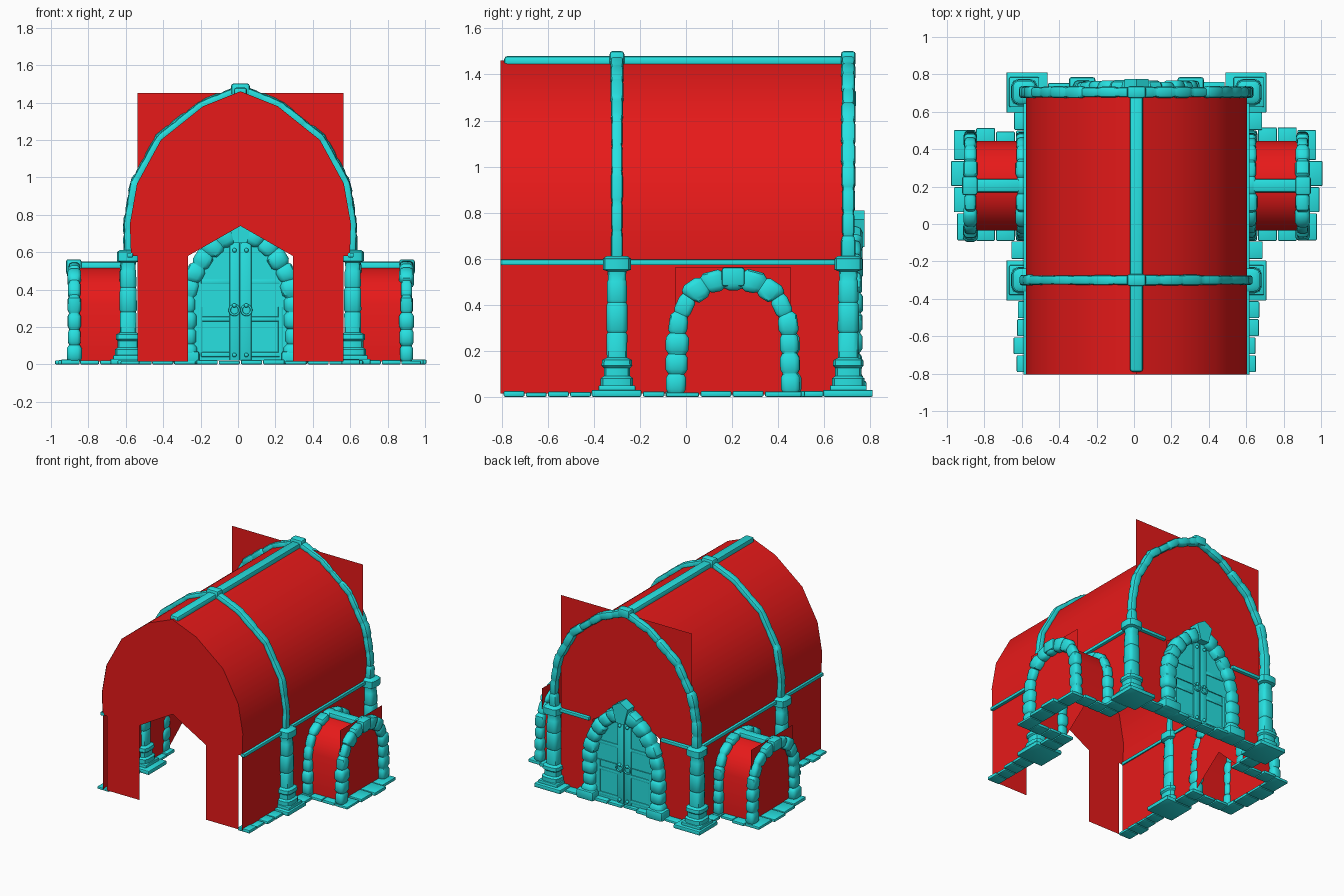
import bpy, bmesh, math, random
from mathutils import Vector

if "Cube" in bpy.data.objects:
    bpy.data.objects.remove(bpy.data.objects["Cube"])

random.seed(4)
CX, YC = 0.013, 0.205          # mirror axis of the building, centre line of the side porches
FRONT, BACK = -0.805, 0.69


def material(name, col):
    m = bpy.data.materials.new(name)
    m.diffuse_color = col
    m.use_nodes = True
    m.node_tree.nodes["Principled BSDF"].inputs["Base Color"].default_value = m.diffuse_color
    return m


RED = material("wall_red", (0.8, 0.01, 0.01, 1))
TEAL = material("trim_teal", (0.02, 0.75, 0.75, 1))


def finish(name, bm, mat, angle=40):
    me = bpy.data.meshes.new(name)
    bmesh.ops.recalc_face_normals(bm, faces=bm.faces)
    bm.to_mesh(me)
    bm.free()
    ob = bpy.data.objects.new(name, me)
    bpy.context.collection.objects.link(ob)
    me.materials.append(mat)
    bpy.ops.object.select_all(action='DESELECT')
    ob.select_set(True)
    bpy.context.view_layer.objects.active = ob
    bpy.ops.object.shade_smooth_by_angle(angle=math.radians(angle))
    return ob


def loft(name, rings, mat, caps=True):
    bm = bmesh.new()
    vs = [[bm.verts.new(p) for p in r] for r in rings]
    n = len(vs[0])
    for a, b in zip(vs, vs[1:]):
        for i in range(n if caps else n - 1):
            j = (i + 1) % n
            bm.faces.new((a[i], a[j], b[j], b[i]))
    if caps:
        bm.faces.new(vs[0])
        bm.faces.new(vs[-1])
    return finish(name, bm, mat)


def panel(name, pts, place, mat=RED):
    bm = bmesh.new()
    bm.faces.new([bm.verts.new(place(u, v, 0)) for u, v in pts])
    bmesh.ops.triangulate(bm, faces=bm.faces[:])
    return finish(name, bm, mat)


def box(name, x, y, z, bevel=0.006, mat=TEAL):
    bm = bmesh.new()
    bmesh.ops.create_cube(bm, size=1)
    for v in bm.verts:
        for k, (lo, hi) in enumerate((sorted(x), sorted(y), sorted(z))):
            v.co[k] = (lo + hi) / 2 + v.co[k] * (hi - lo)
    bmesh.ops.bevel(bm, geom=bm.edges[:], offset=bevel, segments=2, profile=0.5, affect='EDGES')
    return finish(name, bm, mat)


def rounded_square(n=12, power=0.55):
    out = []
    for i in range(n):
        a = 2 * math.pi * (i + 0.5) / n
        c, s = math.cos(a), math.sin(a)
        out.append((math.copysign(abs(c) ** power, c), math.copysign(abs(s) ** power, s)))
    return out


def along(path, f):
    pts = [Vector(p) for p in path]
    lens = [(b - a).length for a, b in zip(pts, pts[1:])]
    d = max(0, min(1, f)) * sum(lens)
    for a, b, l in zip(pts, pts[1:], lens):
        if d <= l + 1e-9:
            return a.lerp(b, d / l)
        d -= l
    return pts[-1]


def stones(name, path, w, t, count, place, jitter=0.12, pinch=0.8):
    """Band of bulging stones following a 2D path; w across the path, t in depth."""
    rings = []
    for i in range(count):
        k = 1 + random.uniform(-jitter, jitter)
        for f, s in ((0.03, pinch), (0.2, 1), (0.8, 1), (0.97, pinch)):
            g = (i + f) / count
            c = along(path, g)
            tan = (along(path, g + 0.015) - along(path, g - 0.015)).normalized()
            nrm = Vector((-tan.y, tan.x))
            rings.append([place(c.x + nrm.x * a * w * k * s, c.y + nrm.y * a * w * k * s, b * t * k * s)
                          for a, b in rounded_square()])
    return loft(name, rings, TEAL)


def both(half):
    """Mirror a half profile (outside to apex) into a full arch."""
    return half + [(-u, v) for u, v in reversed(half[:-1])]


def y_plane(y):
    return lambda u, v, d: (CX + u, y + d, v)


def x_plane(x):
    return lambda u, v, d: (CX + x + d, YC + u, v)


# Main vault, front gable and the oversized back panel
vault = both([(0.585, 0.58), (0.591, 0.75), (0.553, 0.966), (0.425, 1.2), (0.2, 1.38), (0, 1.46)])
loft("main_vault", [[y_plane(y)(u, v, 0) for u, v in vault] for y in (FRONT, BACK)], RED, caps=False)
notch = [(-0.28, 0.58), (0, 0.74), (0.28, 0.58)]
panel("front_gable", vault + notch, y_plane(FRONT + 0.004))
panel("back_gable", [(0.55, 0.58), (0.55, 1.45), (-0.55, 1.45), (-0.55, 0.58)] + notch, y_plane(BACK + 0.005))
for s in (-1, 1):
    for tag, y in (("front", FRONT + 0.004), ("back", BACK + 0.005)):
        panel(tag + "_lower_wall", [(s * 0.28, 0.015), (s * 0.55, 0.015), (s * 0.55, 0.58), (s * 0.28, 0.58)], y_plane(y))

# Ribs over the vault and ridge beam
rib = both([(0.595, 0.59), (0.6, 0.75), (0.563, 0.97), (0.432, 1.207), (0.203, 1.388), (0, 1.468)])
stones("middle_rib", rib, 0.024, 0.027, 18, y_plane(-0.3), 0.1, 0.9)
stones("back_rib", rib, 0.028, 0.03, 22, y_plane(0.705), 0.12, 0.85)
for y in (-0.3, 0.705):
    box("rib_keystone", (CX - 0.05, CX + 0.05), (y - 0.032, y + 0.032), (1.435, 1.502), 0.014)
box("ridge_beam", (CX - 0.035, CX + 0.035), (-0.79, 0.69), (1.435, 1.48), 0.014)

# Pillars with plinths
pillar = [(0.02, .072), (0.08, .072), (0.09, .058), (0.125, .058), (0.135, .068), (0.16, .066), (0.17, .045),
          (0.27, .046), (0.28, .041), (0.29, .047), (0.4, .046), (0.41, .041), (0.42, .045), (0.5, .043),
          (0.51, .039), (0.545, .042), (0.552, .062), (0.6, .062), (0.612, .045)]
for s in (-1, 1):
    for y in (-0.3, 0.705):
        loft("pillar", [[(CX + s * 0.6 + a * r, y + b * r, z) for a, b in rounded_square()] for z, r in pillar], TEAL)
        box("pillar_plinth", (CX + s * 0.475, CX + s * 0.695), (y - 0.11, y + 0.106), (0, 0.03))
        box("pillar_step", (CX + s * 0.52, CX + s * 0.68), (y - 0.08, y + 0.08), (0.02, 0.05))

# Side walls and porches
tunnel = both([(0.24, 0.015), (0.24, 0.32), (0.195, 0.435), (0.1, 0.5), (0, 0.525)])
porch_arch = both([(0.25, 0.015), (0.24, 0.33), (0.19, 0.44), (0.1, 0.5), (0, 0.515)])
lo, hi = FRONT - YC, BACK - YC
for s in (-1, 1):
    panel("side_wall", [(hi, 0.015)] + tunnel + [(lo, 0.015), (lo, 0.58), (hi, 0.58)], x_plane(s * 0.583))
    loft("porch_vault", [[x_plane(s * x)(u, v, 0) for u, v in tunnel] for x in (0.583, 0.875)], RED, caps=False)
    panel("porch_end", [(-0.25, 0.01), (0.25, 0.01), (0.25, 0.563), (-0.25, 0.563)], x_plane(s * 0.876))
    stones("porch_outer_arch", porch_arch, 0.045, 0.036, 15, x_plane(s * 0.888), 0.15)
    stones("porch_inner_arch", porch_arch, 0.043, 0.036, 15, x_plane(s * 0.608), 0.15)
    box("porch_ridge", (CX + s * 0.6, CX + s * 0.9), (YC - 0.036, YC + 0.036), (0.495, 0.55), 0.014)
    box("porch_keystone", (CX + s * 0.85, CX + s * 0.932), (YC - 0.05, YC + 0.05), (0.48, 0.562), 0.012)
    # String courses
    box("side_string_course", (CX + s * 0.575, CX + s * 0.605), (FRONT, BACK), (0.572, 0.596), 0.004)
    box("back_string_course", (CX + s * 0.3, CX + s * 0.58), (BACK - 0.01, BACK + 0.03), (0.572, 0.596), 0.004)


# Flat footing stones in rows
def footing(x, y, axis, count):
    a, b = (x, y)[axis]
    step = (b - a) / count
    for i in range(count):
        seg = (a + i * step + 0.003, a + (i + 1) * step - 0.003)
        e = random.uniform(-0.012, 0.012)
        z = (0, 0.022 + random.uniform(-0.004, 0.004))
        if axis:
            box("footing_stone", (x[0], x[1] + math.copysign(e, e * (x[1] - x[0]))), seg, z)
        else:
            box("footing_stone", seg, (y[0], y[1] + e), z)


for s in (-1, 1):
    X = lambda a, b: (CX + s * a, CX + s * b)
    footing(X(0.54, 0.645), (-0.795, -0.41), 1, 4)
    footing(X(0.54, 0.665), (-0.19, -0.09), 1, 1)
    footing(X(0.54, 0.665), (0.5, 0.6), 1, 1)
    footing(X(0.86, 0.965), (-0.09, 0.06), 1, 1)
    footing(X(0.86, 0.985), (0.06, 0.34), 1, 2)
    footing(X(0.86, 0.965), (0.34, 0.505), 1, 1)
    for y in ((-0.09, 0.005), (0.41, 0.505)):
        footing(tuple(sorted(X(0.54, 0.86))), y, 0, 3)
footing((CX - 0.475, CX + 0.475), (0.65, 0.75), 0, 8)

# Back doorway: stone arch and keystone
door_arch = both([(0.285, 0.02), (0.285, 0.35), (0.25, 0.48), (0.175, 0.6), (0.085, 0.68), (0, 0.715)])
stones("door_arch", door_arch, 0.05, 0.05, 19, y_plane(0.715), 0.12)
key = [(-0.035, 0.65), (0.035, 0.65), (0.065, 0.77), (0, 0.81), (-0.065, 0.77)]
loft("door_keystone", [[y_plane(y)(u, v, 0) for u, v in key] for y in (0.665, 0.775)], TEAL)
for s in (-1, 1):
    box("door_arch_foot", (CX + s * 0.22, CX + s * 0.36), (0.66, 0.785), (0, 0.07), 0.012)

# Double door with battens, rails, ring handles and studs
leaf = both([(0.25, 0.02), (0.25, 0.36), (0.21, 0.48), (0.14, 0.59), (0.07, 0.66), (0, 0.69)])
loft("door_leaves", [[y_plane(y)(u, v, 0) for u, v in leaf] for y in (0.69, 0.715)], TEAL)
stones("door_rim", both([(0.215, 0.02), (0.215, 0.36), (0.18, 0.47), (0.12, 0.56), (0.055, 0.63), (0, 0.65)]),
       0.014, 0.02, 1, y_plane(0.7025), 0, 1)
for s in (-1, 1):
    box("door_batten", (CX + s * 0.003, CX + s * 0.058), (0.68, 0.725), (0.02, 0.65), 0.004)
    for z in (0.04, 0.23, 0.43):
        box("door_rail", (CX + s * 0.055, CX + s * 0.21), (0.684, 0.721), (z, z + 0.025), 0.003)
    for y in (0.674, 0.731):
        bpy.ops.mesh.primitive_torus_add(major_radius=0.026, minor_radius=0.006, major_segments=20, minor_segments=8,
                                         location=(CX + s * 0.032, y, 0.29), rotation=(math.pi / 2, 0, 0))
        ring = bpy.context.object
        ring.name = "door_ring"
        ring.data.materials.append(TEAL)
        bpy.ops.object.shade_smooth()
        for z in (0.05, 0.315, 0.61):
            bpy.ops.mesh.primitive_uv_sphere_add(segments=10, ring_count=6, radius=0.012, location=(CX + s * 0.032, y, z))
            stud = bpy.context.object
            stud.name = "door_stud"
            stud.data.materials.append(TEAL)
            bpy.ops.object.shade_smooth()
